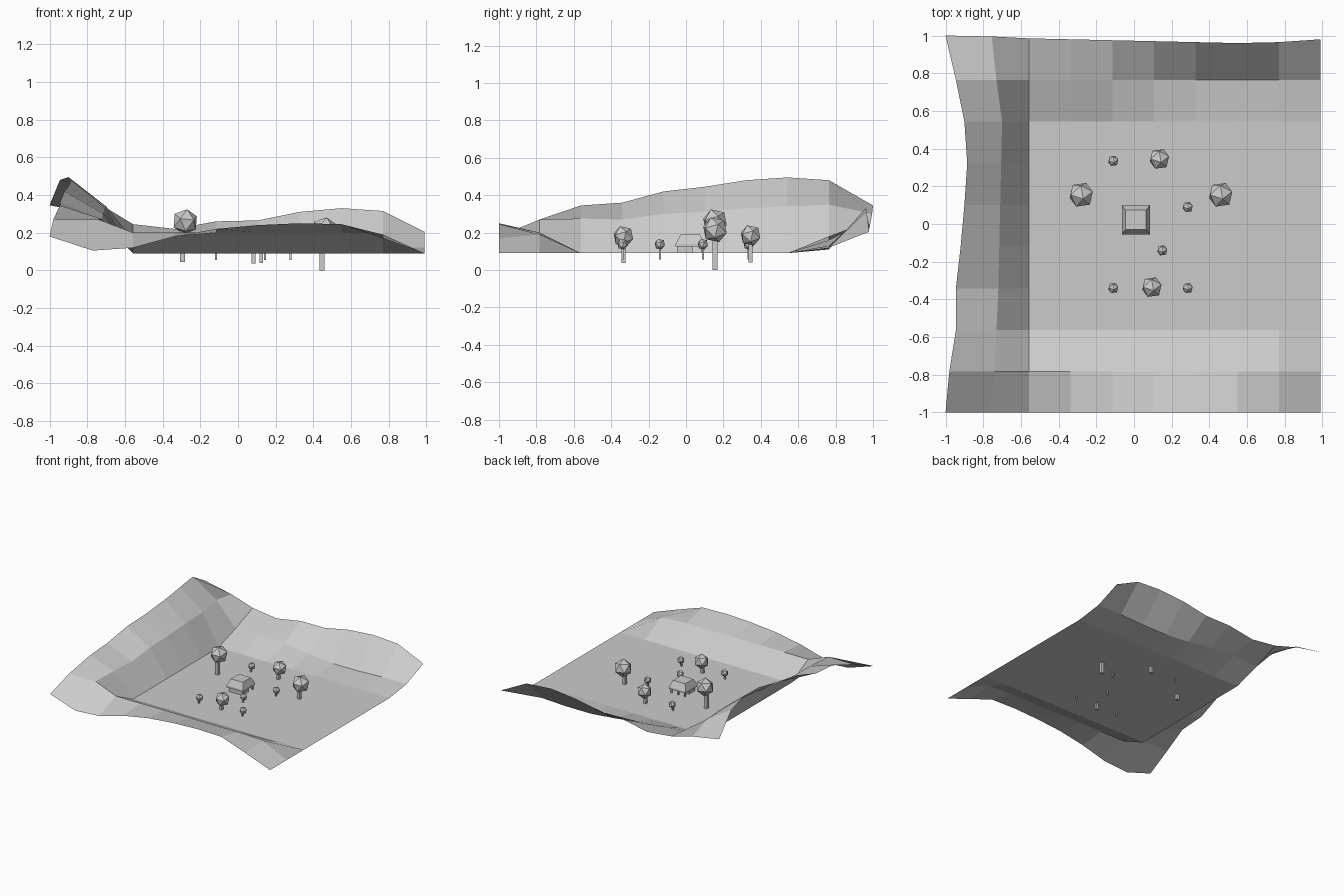
import bpy
import bmesh
from math import radians
from mathutils import Matrix, Vector

if "Cube" in bpy.data.objects:
    bpy.data.objects.remove(bpy.data.objects["Cube"], do_unlink=True)

GREY = bpy.data.materials.new("light_grey")
GREY.use_nodes = True
COLOR = (0.6, 0.6, 0.6, 1)
GREY.diffuse_color = COLOR
GREY.node_tree.nodes["Principled BSDF"].inputs["Base Color"].default_value = COLOR


def finish(name, bm, fix_normals=True):
    """Turn a bmesh into a flat shaded object."""
    if fix_normals:
        bmesh.ops.recalc_face_normals(bm, faces=bm.faces[:])
    mesh = bpy.data.meshes.new(name)
    bm.to_mesh(mesh)
    bm.free()
    mesh.materials.append(GREY)
    obj = bpy.data.objects.new(name, mesh)
    bpy.context.collection.objects.link(obj)
    return obj


def box(name, low, high, top_inset=(0, 0)):
    """Box between two corners; the top can be drawn in on x and y."""
    low, high = Vector(low), Vector(high)
    size, mid = high - low, (low + high) / 2
    bm = bmesh.new()
    bmesh.ops.create_cube(bm, size=1)
    for v in bm.verts:
        top = v.co.z > 0
        for axis in (0, 1):
            side = 1 if v.co[axis] > 0 else -1
            v.co[axis] = v.co[axis] * size[axis] + mid[axis]
            if top:
                v.co[axis] -= side * top_inset[axis]
        v.co.z = high.z if top else low.z
    return finish(name, bm)


# Valley floor: flat grid with raised banks on the front, left and back
FLOOR = 0.09
CELLS = 9
STEP = 0.221
front_edge = [.18, .105, .12, .18, .22, .24, .25, .245, .17, .09]
front_bank = [.27, .27, .2, .2, .2, .2, .2, .2, .19, .09]
back_bank = [.48, .35, .16, .18, .16, .13, .11, .11, .12, .12]
back_edge = [.345, .30, .245, .22, .26, .265, .31, .33, .315, .205]
back_y = [1, .995, .985, .98, .975, .97, .965, .96, .965, .98]
left_edge = [.345, .36, .42, .445, .48, .495]
left_bank = [.275, .27, .3, .31, .33, .34]
left_x = [-1, -.98, -.945, -.945, -.92, -.9, -.885, -.9, -.945, -1]
bank_x = [-.77, -.74, -.73, -.72, -.715, -.71, -.705, -.7, -.73, -.755]


def ground_point(i, j):
    x, y = 0.99 - STEP * (CELLS - i), 0.985 - STEP * (CELLS - j)
    z = FLOOR
    if i == 0:
        x = left_x[j]
    elif i == 1:
        x = bank_x[j]
    if j == 0:
        y, z = -1, front_edge[i]
    elif j == 1:
        z = front_bank[i]
    elif j == CELLS - 1:
        z = back_bank[i]
    elif j == CELLS:
        y, z = back_y[i], back_edge[i]
    elif i == 0:
        z = left_edge[j - 2]
    elif i == 1:
        z = left_bank[j - 2]
    return x, y, z


bm = bmesh.new()
rows = [[bm.verts.new(ground_point(i, j)) for i in range(CELLS + 1)]
        for j in range(CELLS + 1)]
for j in range(CELLS):
    for i in range(CELLS):
        bm.faces.new((rows[j][i], rows[j][i + 1],
                      rows[j + 1][i + 1], rows[j + 1][i]))
finish("ground", bm, fix_normals=False)


# Trees: square trunk sunk in the ground and a faceted crown
def tree(name, x, y, bottom, crown_z, radius):
    half = radius * 0.18
    tx = x - radius * 0.2
    box(name + "_trunk", (tx - half, y - half, bottom),
        (tx + half, y + half, crown_z))
    bm = bmesh.new()
    bmesh.ops.create_icosphere(bm, subdivisions=1, radius=radius)
    turn = Matrix.Rotation(radians(25), 4, "Z") @ Matrix.Rotation(radians(20), 4, "X")
    bmesh.ops.transform(bm, matrix=Matrix.Translation((x, y, crown_z)) @ turn,
                        verts=bm.verts)
    finish(name + "_crown", bm)


tree("right_large_tree", -.28, .155, .045, .258, .07)
tree("left_large_tree", .46, .155, 0, .215, .07)
tree("back_tree", .135, .345, .04, .185, .058)
tree("front_tree", .095, -.335, .037, .18, .058)
saplings = [(-.11, .335), (.285, .09), (.15, -.14), (-.11, -.34), (.285, -.34)]
for n, (x, y) in enumerate(saplings):
    tree(f"sapling_{n}", x, y, .055, .138, .03)

# House: walls, hipped roof and a porch with posts
box("house_walls", (-.05, -.045, FLOOR), (.07, .035, .14))
box("house_roof_eave", (-.065, -.055, .125), (.085, .1, .14))
box("house_roof", (-.065, -.055, .14), (.085, .1, .19), (.02, .025))
for n, x in enumerate((-.05, .01, .07)):
    box(f"porch_post_{n}", (x - .005, .08, FLOOR), (x + .005, .09, .13))
